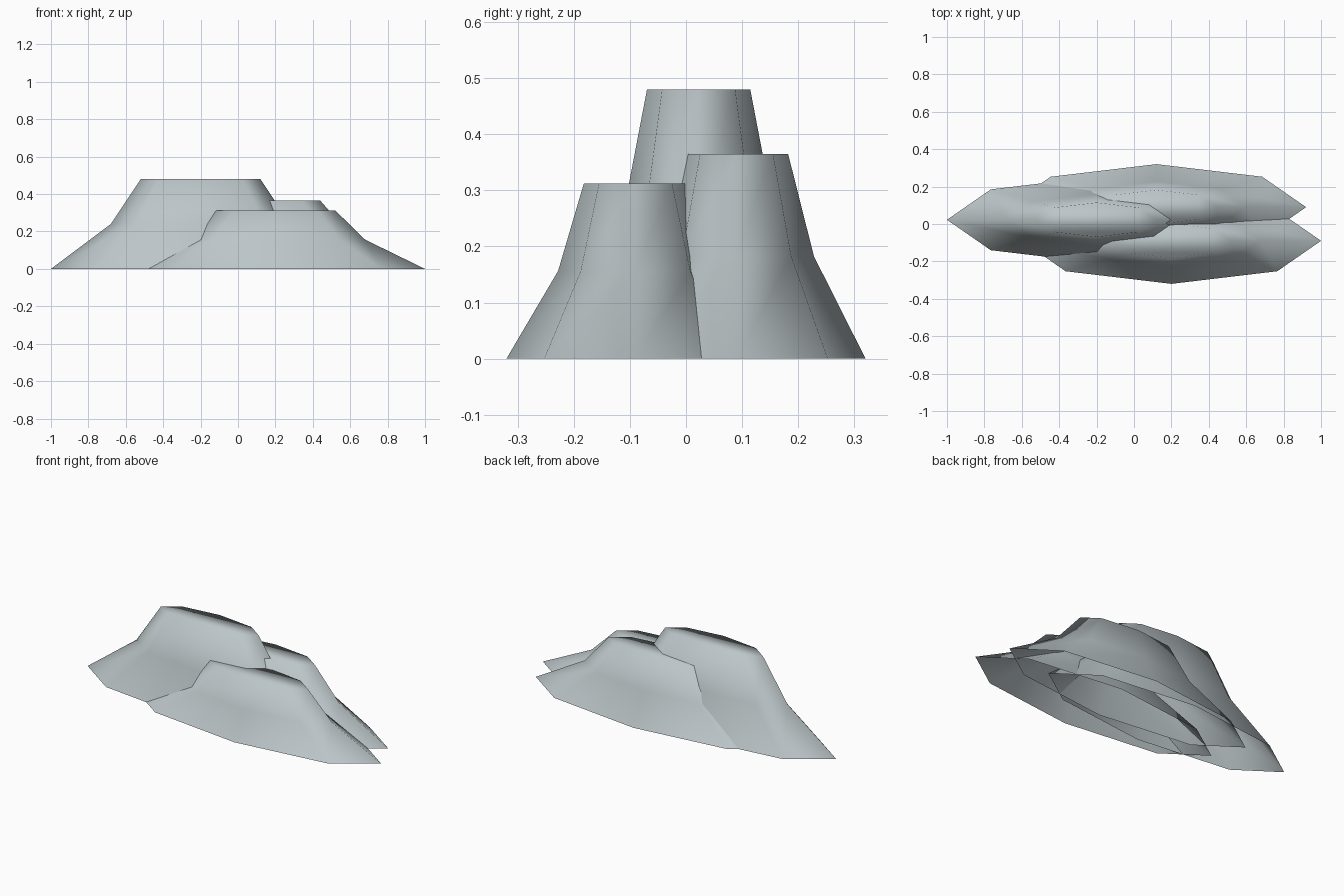
import bpy, bmesh, math

if "Cube" in bpy.data.objects:
    bpy.data.objects.remove(bpy.data.objects["Cube"], do_unlink=True)

SIDES = 8
HALF_LENGTH, HALF_WIDTH = 0.8, 0.23
# Ring profile: (radius factor, height factor)
PROFILE = [(1.0, 0.0), (0.6, 0.5), (0.4, 1.0)]

stone = bpy.data.materials.new("pale_blue_grey_stone")
stone.use_nodes = True
colour = (0.50, 0.56, 0.58, 1)
stone.diffuse_color = colour
stone.node_tree.nodes["Principled BSDF"].inputs["Base Color"].default_value = colour


def ridge(name, x, y, height):
    """Stretched eight-sided mound, open below and capped on top."""
    bm = bmesh.new()
    rings = []
    for radius, level in PROFILE:
        ring = []
        for i in range(SIDES):
            a = math.tau * i / SIDES
            ring.append(bm.verts.new((HALF_LENGTH * radius * math.cos(a),
                                      HALF_WIDTH * radius * math.sin(a),
                                      height * level)))
        rings.append(ring)
    # Side walls
    for low, high in zip(rings, rings[1:]):
        for i in range(SIDES):
            j = (i + 1) % SIDES
            bm.faces.new((low[i], low[j], high[j], high[i]))
    # Flat summit
    bm.faces.new(rings[-1])
    for face in bm.faces:
        face.smooth = True
    mesh = bpy.data.meshes.new(name)
    bm.to_mesh(mesh)
    bm.free()
    mesh.materials.append(stone)
    obj = bpy.data.objects.new(name, mesh)
    obj.location = (x, y, 0)
    bpy.context.collection.objects.link(obj)
    return obj


# Three overlapping ridges
ridge("tall_ridge", -0.2, 0.0225, 0.48)
ridge("back_ridge", 0.12, 0.09, 0.365)
ridge("front_ridge", 0.2, -0.09, 0.3125)
